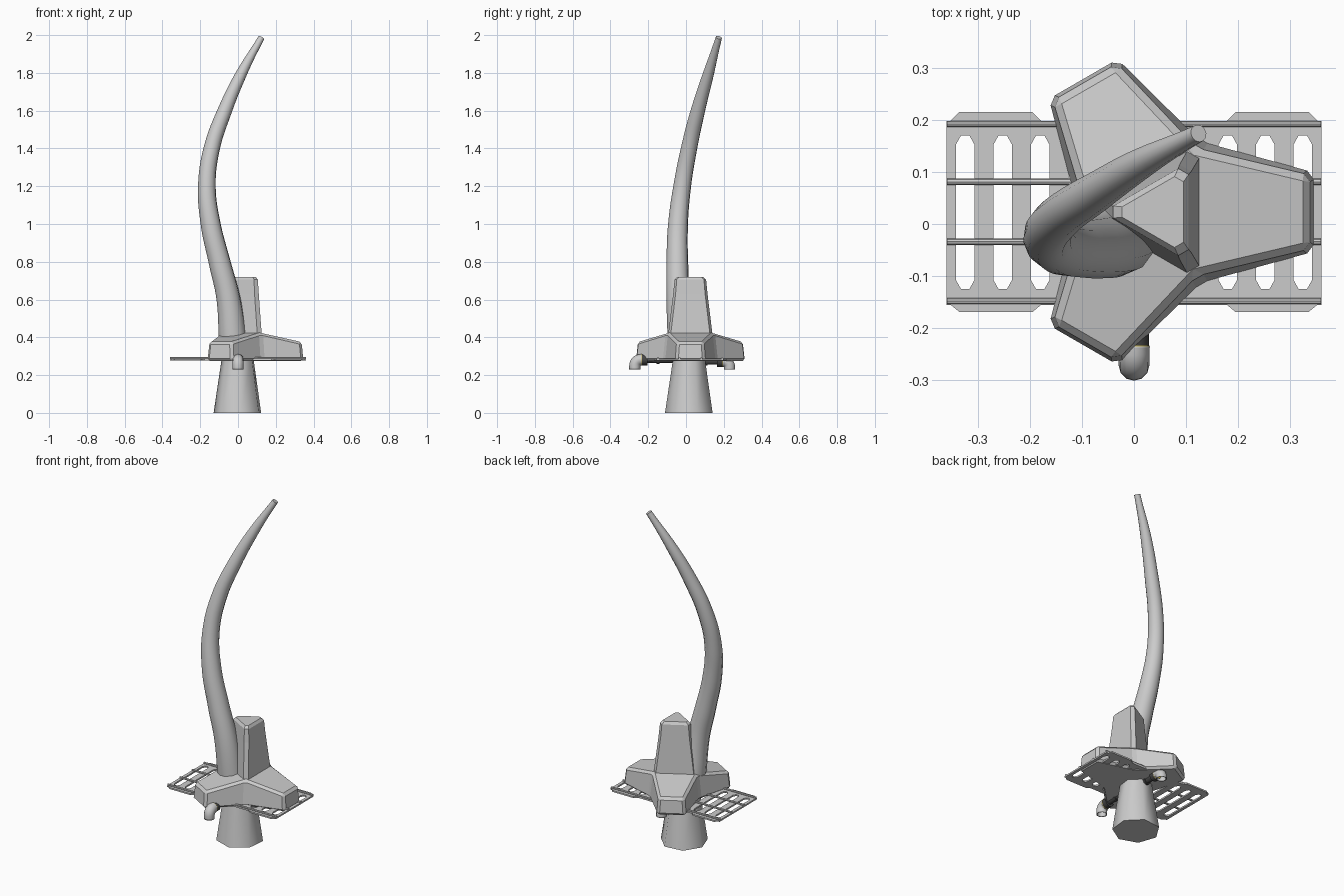
import bpy, bmesh, math
from math import cos, sin, radians, pi

if "Cube" in bpy.data.objects:
    bpy.data.objects.remove(bpy.data.objects["Cube"])

CX, CY = 0.05, 0.023   # centre of the block


def make(name, bm, smooth=None, mat=None):
    bmesh.ops.recalc_face_normals(bm, faces=bm.faces)
    me = bpy.data.meshes.new(name)
    bm.to_mesh(me)
    bm.free()
    ob = bpy.data.objects.new(name, me)
    bpy.context.collection.objects.link(ob)
    finish(ob, smooth, mat)
    return ob


def finish(ob, smooth, mat=None):
    bpy.ops.object.select_all(action='DESELECT')
    ob.select_set(True)
    bpy.context.view_layer.objects.active = ob
    if smooth:
        bpy.ops.object.shade_smooth_by_angle(angle=radians(smooth))
    if mat:
        ob.data.materials.append(mat)


def material(name, col):
    m = bpy.data.materials.new(name)
    m.diffuse_color = (*col, 1)
    m.use_nodes = True
    m.node_tree.nodes["Principled BSDF"].inputs["Base Color"].default_value = m.diffuse_color
    return m


def tube(name, pts, sides_res, caps=True, res=6, mat=None):
    """Smooth tube through (x, y, z, radius) points."""
    cu = bpy.data.curves.new(name, 'CURVE')
    cu.dimensions = '3D'
    cu.bevel_depth, cu.bevel_resolution = 1.0, sides_res
    cu.use_fill_caps, cu.resolution_u = caps, res
    sp = cu.splines.new('BEZIER')
    sp.radius_interpolation = 'CARDINAL'
    sp.bezier_points.add(len(pts) - 1)
    for bp, (x, y, z, r) in zip(sp.bezier_points, pts):
        bp.co, bp.radius = (x, y, z), r
        bp.handle_left_type = bp.handle_right_type = 'AUTO'
    ob = bpy.data.objects.new(name, cu)
    bpy.context.collection.objects.link(ob)
    finish(ob, None)
    bpy.ops.object.convert(target='MESH')
    ob = bpy.context.object
    finish(ob, 40, mat)
    return ob


def bevel(ob, w):
    m = ob.modifiers.new("chamfer", 'BEVEL')
    m.width, m.segments, m.limit_method, m.angle_limit = w, 1, 'ANGLE', radians(25)


# Seven-sided tapered foot
bm = bmesh.new()
lo, hi = [], []
for k in range(7):
    a = radians(225) + k * 2 * pi / 7
    lo.append(bm.verts.new((0.13 * cos(a), 0.018 + 0.13 * sin(a), 0)))
    hi.append(bm.verts.new((0.085 * cos(a), 0.018 + 0.085 * sin(a), 0.3)))
bm.faces.new(lo)
bm.faces.new(hi)
for k in range(7):
    j = (k + 1) % 7
    bm.faces.new((lo[k], lo[j], hi[j], hi[k]))
make("foot", bm, 60)

# Three-armed block, top sloping down towards the tips
bm = bmesh.new()


def arm_ring(inner_r, inner_z, tip_d, tip_w, tip_z):
    ring = []
    for k in range(3):
        a = k * 2 * pi / 3
        b = a - pi / 3
        ring.append(bm.verts.new((CX + inner_r * cos(b), CY + inner_r * sin(b), inner_z)))
        for s in (-1, 1):
            ring.append(bm.verts.new((CX + tip_d * cos(a) - s * tip_w * sin(a),
                                      CY + tip_d * sin(a) + s * tip_w * cos(a), tip_z)))
    return ring


bot = arm_ring(0.158, 0.275, 0.296, 0.077, 0.275)
top = arm_ring(0.14, 0.425, 0.287, 0.07, 0.375)
for ring in (bot, top):
    bm.faces.new((ring[0], ring[3], ring[6]))
    for k in (0, 3, 6):
        bm.faces.new((ring[k], ring[k + 1], ring[k + 2], ring[(k + 3) % 9]))
for k in range(9):
    j = (k + 1) % 9
    bm.faces.new((bot[k], bot[j], top[j], top[k]))
bevel(make("block_arms", bm), 0.013)

# Upright arm: triangle with cut corners, slight break near the top
bm = bmesh.new()
rings = []
for z, d, c in ((0.38, 0.078, 0.108), (0.63, 0.06, 0.078), (0.705, 0.055, 0.072), (0.72, 0.045, 0.058)):
    ring = []
    for k in range(3):
        a = k * 2 * pi / 3
        for s in (-1, 1):
            ring.append(bm.verts.new((CX + d * cos(a) - s * c * sin(a),
                                      CY + d * sin(a) + s * c * cos(a), z)))
    rings.append(ring)
for p, q in zip(rings, rings[1:]):
    for k in range(6):
        j = (k + 1) % 6
        bm.faces.new((p[k], p[j], q[j], q[k]))
bm.faces.new(rings[0])
bm.faces.new(rings[-1])
make("block_upright", bm)

# Long curved horn
tube("horn", [(-0.025, -0.02, 0.36, 0.076), (-0.05, -0.04, 0.6, 0.064),
              (-0.098, -0.046, 0.8, 0.058), (-0.145, -0.042, 1.0, 0.053),
              (-0.165, -0.02, 1.2, 0.047), (-0.139, 0.016, 1.4, 0.043),
              (-0.07, 0.063, 1.6, 0.038), (0.02, 0.12, 1.8, 0.029),
              (0.124, 0.174, 1.987, 0.017)], 4)

# Slotted plate: one polygon pair per bar cell, extruded
bm = bmesh.new()
P, X, Y0, Y1, W = 0.072, 0.36, -0.155, 0.198, 0.018
YA, YB = -0.125, 0.17
for i in range(10):
    c = -0.324 + i * P
    l, r = c - P / 2, c + P / 2
    n = 0.008
    left = [(c, YA), (c - n, YA), (c - W, YA + 0.018), (c - W, YB - 0.018), (c - n, YB), (c, YB)]
    for s in (1, -1):
        edge = l if s == 1 else r
        pts = [(c + s * (x - c), y) for x, y in left]
        bm.faces.new([bm.verts.new((x, y, 0.277)) for x, y in
                      pts + [(c, Y1), (edge, Y1), (edge, Y0), (c, Y0)]])
# Edge tabs
for s in (1, -1):
    for y, t in ((Y1, 0.017), (Y0, -0.014)):
        bm.faces.new([bm.verts.new((s * x, yy, 0.277)) for x, yy in
                      ((0.178, y), (0.195, y + t), (0.335, y + t), (0.352, y))])
bmesh.ops.remove_doubles(bm, verts=bm.verts, dist=0.0005)
bmesh.ops.recalc_face_normals(bm, faces=bm.faces)
ext = bmesh.ops.extrude_face_region(bm, geom=bm.faces[:])["geom"]
bmesh.ops.translate(bm, verts=[v for v in ext if isinstance(v, bmesh.types.BMVert)], vec=(0, 0, 0.009))
make("grate_plate", bm)

# Rods along the grate
for i, y in enumerate((-0.148, -0.034, 0.081, 0.192)):
    tube(f"grate_rod_{i + 1}", [(-0.359, y, 0.289, 0.006), (0.359, y, 0.289, 0.006)], 2, res=1)

# Pipe elbows at front and back, with collars
dark = material("dark", (0.06, 0.06, 0.06))
gold = material("gold", (0.6, 0.48, 0.08))
for tag, s, zc in (("front", -1, 0.281), ("back", 1, 0.272)):
    def yy(d):
        return -0.02 + s * d
    path = [(0, yy(0.215), zc, 0.028)]
    for k in range(5):
        a = k * pi / 8
        path.append((0, yy(0.22 + 0.031 * sin(a)), zc - 0.031 * (1 - cos(a)), 0.027))
    path.append((0, yy(0.251), 0.23, 0.027))
    elbow = tube(tag + "_elbow", path, 4, caps=False, res=2)
    so = elbow.modifiers.new("wall", 'SOLIDIFY')
    so.thickness = 0.005
    so.offset = 0
    for nm, a, b, r, m in (("collar", 0.185, 0.213, 0.029, dark), ("seal", 0.213, 0.218, 0.03, gold),
                           ("inner_collar", 0.12, 0.135, 0.022, dark), ("feed_pipe", 0.05, 0.19, 0.017, dark)):
        tube(f"{tag}_{nm}", [(0, yy(a), zc, r), (0, yy(b), zc, r)], 4, res=1, mat=m)
